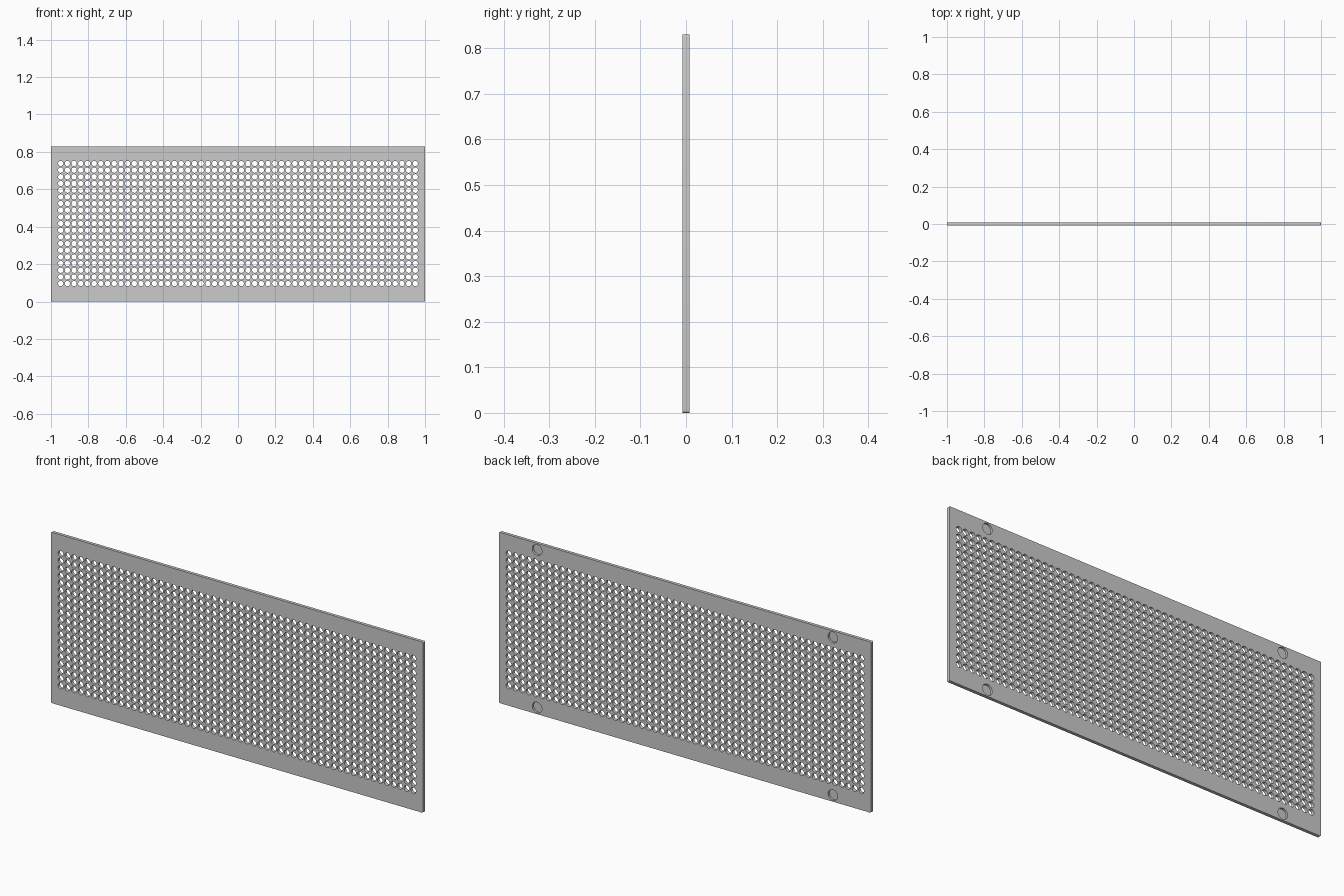
import bpy, bmesh, math

if "Cube" in bpy.data.objects:
    bpy.data.objects.remove(bpy.data.objects["Cube"])

W, H, T = 2.0, 0.83, 0.0154          # panel size
COLS, ROWS = 54, 19                  # perforation grid
X0, Z0, Z1 = 0.948, 0.096, 0.738
HOLE_R, REC_R, REC_DEPTH = 0.0143, 0.026, 0.010
CORNER = 0.005

bm = bmesh.new()


def circle(cx, cz, r, n):
    return [(cx + r * math.cos(2 * math.pi * i / n),
             cz + r * math.sin(2 * math.pi * i / n)) for i in range(n)]


def rounded_rect(r, n=4):
    pts = []
    for k, (sx, sz) in enumerate(((1, 1), (-1, 1), (-1, -1), (1, -1))):
        for i in range(n + 1):
            a = math.pi / 2 * (k + i / n)
            pts.append((sx * (W / 2 - r) + r * math.cos(a),
                        H / 2 + sz * (H / 2 - r) + r * math.sin(a)))
    return pts


def ring(pts, y):
    verts = [bm.verts.new((x, y, z)) for x, z in pts]
    edges = [bm.edges.new((verts[i - 1], verts[i])) for i in range(len(verts))]
    return verts, edges


def wall(a, b):
    for i in range(len(a)):
        bm.faces.new((a[i - 1], a[i], b[i], b[i - 1]))


front, back, pairs = [], [], []


def through(pts):
    fv, fe = ring(pts, -T / 2)
    bv, be = ring(pts, T / 2)
    front.extend(fe)
    back.extend(be)
    pairs.append((fv, bv))


# outline and perforations
through(rounded_rect(CORNER))
for c in range(COLS):
    for r in range(ROWS):
        through(circle(-X0 + 2 * X0 * c / (COLS - 1),
                       Z0 + (Z1 - Z0) * r / (ROWS - 1), HOLE_R, 16))

# round blind recesses on the back
for x in (-0.795, 0.795):
    for z in (0.032, H - 0.032):
        pts = circle(x, z, REC_R, 32)
        rim, e = ring(pts, T / 2)
        back.extend(e)
        floor, _ = ring(pts, T / 2 - REC_DEPTH)
        bm.faces.new(floor)
        pairs.append((rim, floor))

# flat sides, then the walls joining them
for edges, n in ((front, (0, -1, 0)), (back, (0, 1, 0))):
    bmesh.ops.triangle_fill(bm, edges=edges, use_beauty=True, normal=n)
for a, b in pairs:
    wall(a, b)
bmesh.ops.recalc_face_normals(bm, faces=bm.faces[:])

mesh = bpy.data.meshes.new("perforated_panel")
bm.to_mesh(mesh)
bm.free()
panel = bpy.data.objects.new("perforated_panel", mesh)
bpy.context.collection.objects.link(panel)
bpy.context.view_layer.objects.active = panel
panel.select_set(True)
bpy.ops.object.shade_smooth_by_angle(angle=math.radians(40))
